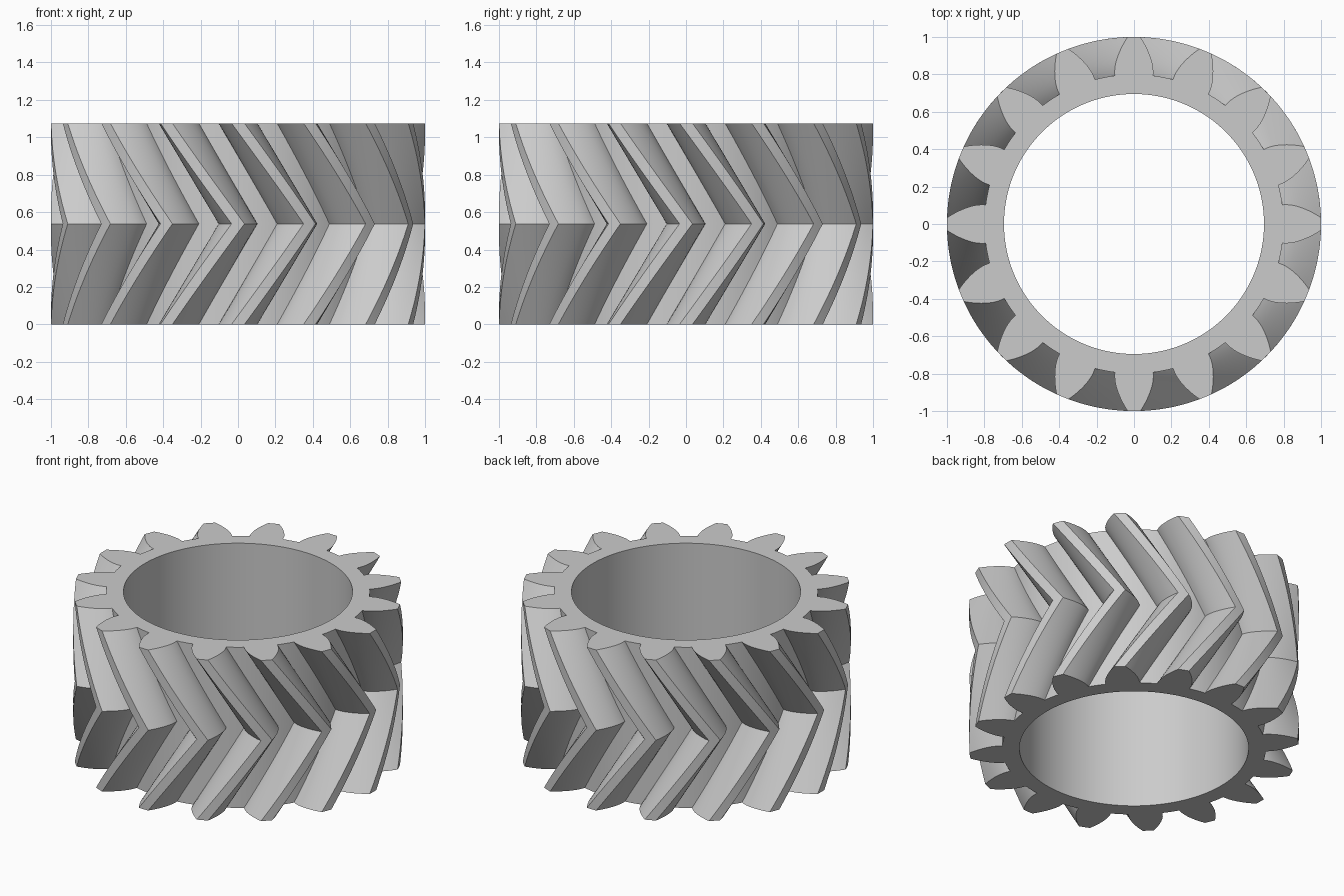
import bpy, bmesh
from math import radians, tan, acos, cos, sin, pi, tau

cube = bpy.data.objects.get("Cube")
if cube:
    bpy.data.objects.remove(cube)

TEETH = 16
HEIGHT = 1.075
BORE_R, ROOT_R, BASE_R, TIP_R = 0.695, 0.80, 0.815, 1.0
ROOT_HALF = radians(7.35)      # half angle of a tooth at its root
PITCH = tau / TEETH
TWIST = PITCH                  # helix advance from an end to the middle
SLICES = 16                    # slices per helical half
FLANK = 8


def involute(r):
    """Angle by which the flank has leaned in at radius r."""
    a = acos(min(1, BASE_R / r))
    return tan(a) - a


def tooth_outline():
    """(radius, angle) points over one pitch, from one root to the next."""
    flank = [(ROOT_R, ROOT_HALF)]
    for i in range(FLANK):
        r = BASE_R + (TIP_R - BASE_R) * i / (FLANK - 1)
        flank.append((r, ROOT_HALF - radians(0.05) - involute(r)))
    rising = [(r, -a) for r, a in flank]
    gap = PITCH - 2 * ROOT_HALF
    root = [(ROOT_R, ROOT_HALF + gap * k / 4) for k in (1, 2, 3)]
    return rising + [(TIP_R, 0)] + flank[::-1] + root


outline = [(r, a + pi / 2 + t * PITCH)
           for t in range(TEETH) for r, a in tooth_outline()]
bm = bmesh.new()


def ring(points, z, turn=0):
    return [bm.verts.new((r * cos(a + turn), r * sin(a + turn), z))
            for r, a in points]


def bridge(low, high):
    n = len(low)
    for i in range(n):
        j = (i + 1) % n
        bm.faces.new((low[i], low[j], high[j], high[i]))


# Herringbone teeth: twist up to the middle, then back again
rings = []
for k in range(2 * SLICES + 1):
    turn = TWIST * (1 - abs(k - SLICES) / SLICES)
    rings.append(ring(outline, HEIGHT * k / (2 * SLICES), turn))
for low, high in zip(rings, rings[1:]):
    bridge(low, high)

# Straight bore and flat end faces
bore = [(BORE_R, a) for r, a in outline]
bore_low, bore_high = ring(bore, 0), ring(bore, HEIGHT)
bridge(rings[-1], bore_high)
bridge(bore_high, bore_low)
bridge(bore_low, rings[0])
bmesh.ops.recalc_face_normals(bm, faces=bm.faces)

mesh = bpy.data.meshes.new("herringbone_gear")
bm.to_mesh(mesh)
bm.free()
gear = bpy.data.objects.new("herringbone_gear", mesh)
bpy.context.collection.objects.link(gear)

# Plain grey metal
grey = bpy.data.materials.new("plain_grey")
grey.use_nodes = True
colour = (0.6, 0.6, 0.6, 1)
grey.diffuse_color = colour
grey.node_tree.nodes["Principled BSDF"].inputs["Base Color"].default_value = colour
mesh.materials.append(grey)

bpy.ops.object.select_all(action="DESELECT")
gear.select_set(True)
bpy.context.view_layer.objects.active = gear
bpy.ops.object.shade_smooth_by_angle(angle=radians(25))
